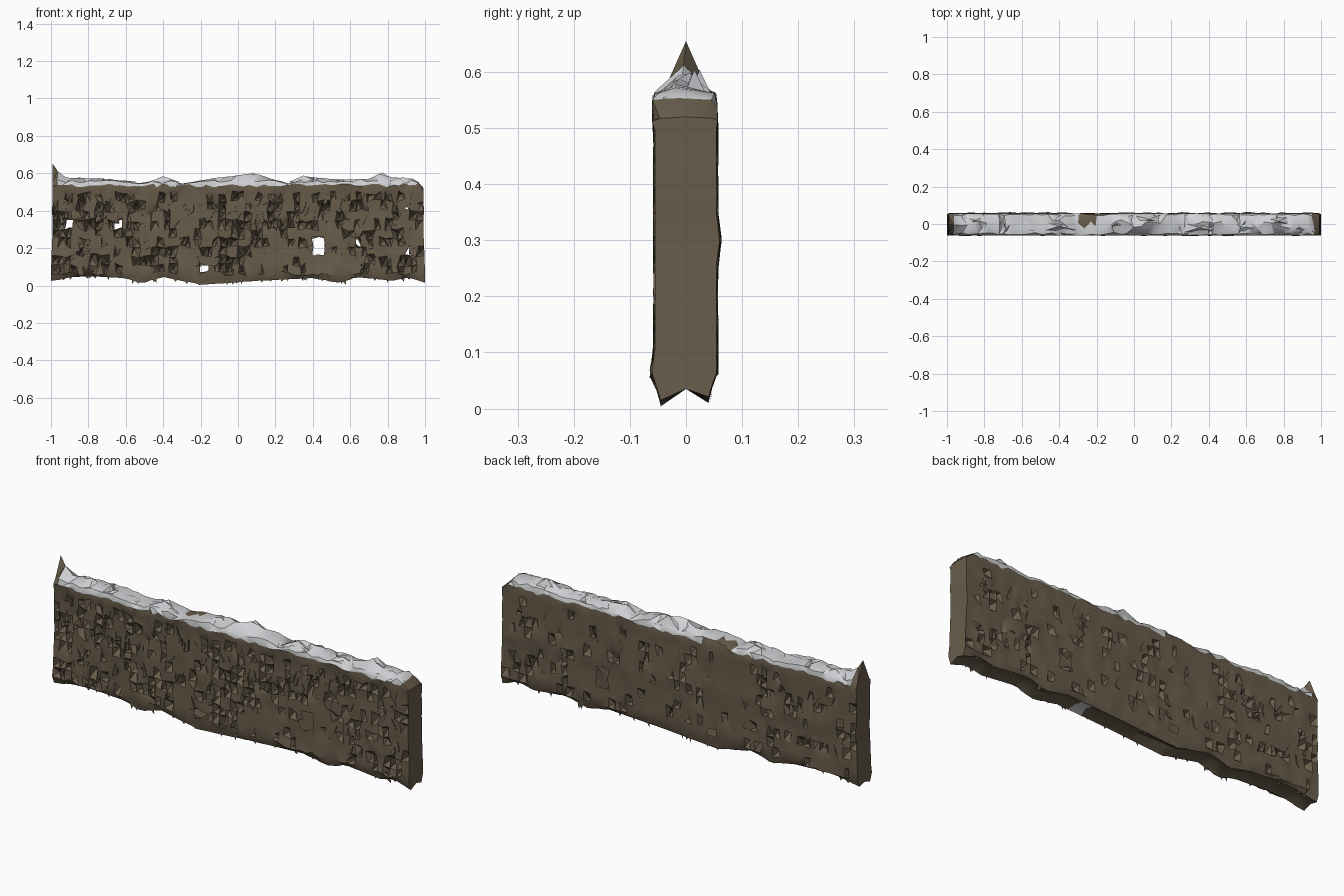
import bpy, bmesh, math, random
from mathutils import Vector

random.seed(7)
if "Cube" in bpy.data.objects:
    bpy.data.objects.remove(bpy.data.objects["Cube"])


def make_material(name, color):
    m = bpy.data.materials.new(name)
    m.use_nodes = True
    m.diffuse_color = color
    bsdf = next(n for n in m.node_tree.nodes if n.type == 'BSDF_PRINCIPLED')
    bsdf.inputs["Base Color"].default_value = color
    bsdf.inputs["Roughness"].default_value = 0.9
    return m


WOOD = make_material("weathered brown", (0.14, 0.108, 0.07, 1))
SNOW = make_material("snow grey", (0.62, 0.63, 0.65, 1))

# Ragged outlines along the length: (x, z)
TOP = [(-1, .655), (-.94, .577), (-.7, .57), (-.52, .545), (-.4, .58), (-.3, .545),
       (-.15, .57), (.08, .6), (.15, .58), (.27, .545), (.34, .585), (.55, .565),
       (.7, .57), (.77, .6), (.82, .58), (.95, .57), (1, .52)]
BASE = [(-1, .025), (-.9, .045), (-.8, .05), (-.62, .04), (-.52, .012), (-.4, .045),
        (-.2, .004), (.1, .025), (.4, .04), (.54, .015), (.65, .045), (.83, .025),
        (.92, .045), (1, .015)]
ROWS = [.065, .11, .16, .21, .255, .3, .35, .4, .45, .495]
HOLES = [(.43, .21, .045), (-.9, .33, .022), (-.64, .33, .018), (-.18, .1, .025),
         (.9, .41, .02), (.92, .17, .025), (-.36, .13, .015), (.64, .22, .015)]


def along(points, x):
    """Height of an outline at x."""
    for (a, h), (b, k) in zip(points, points[1:]):
        if x <= b:
            return h + (k - h) * (x - a) / (b - a)
    return points[-1][1]


def rnd(r):
    return random.uniform(-r, r)


def finish(bm, name):
    bmesh.ops.recalc_face_normals(bm, faces=bm.faces)
    mesh = bpy.data.meshes.new(name)
    bm.to_mesh(mesh)
    bm.free()
    mesh.materials.append(WOOD)
    mesh.materials.append(SNOW)
    ob = bpy.data.objects.new(name, mesh)
    bpy.context.collection.objects.link(ob)
    bpy.ops.object.select_all(action='DESELECT')
    ob.select_set(True)
    bpy.context.view_layer.objects.active = ob
    bpy.ops.object.shade_smooth_by_angle(angle=math.radians(35))
    return ob


def section(x, end):
    """One ring around the wall: underside, front, snow cap, back."""
    top, base = along(TOP, x), along(BASE, x)
    snow = min(.535 + rnd(.01), top - .008)
    edge = min(.557 + rnd(.008), top - .003)
    j = 0 if end else 1
    ring = [(0, max(base, .02) + .015), (-.045, base)]
    for z in ROWS:
        ledge = -.061 if z < .1 else -.055
        ring.append((ledge + j * rnd(.004), z + j * rnd(.012)))
    ring += [(-.061, snow), (-.052 + rnd(.008), edge)]
    ring += [(0 if end else rnd(.025), top)]
    ring += [(.048 + rnd(.006), edge), (.056, snow)]
    for z in reversed(ROWS):
        ridge = .06 if z == .3 else .054
        ring.append((ridge + j * rnd(.004), z + j * rnd(.006)))
    ring.append((.04, base + .006))
    return ring


# Wall body with its snow cap
bm = bmesh.new()
N = 60
rings = []
for i in range(N + 1):
    x = -.99 + 1.98 * i / N
    end = i in (0, N)
    ring = []
    for y, z in section(x * 1.01, end):
        dx = rnd(.01)
        if end:
            # the ends lean and bow slightly
            dx = math.copysign(.01, x) * (1 if z < .45 else .3) * abs(math.cos(z * 5))
        ring.append(bm.verts.new((x + dx, y, z)))
    rings.append(ring)

K = len(rings[0])
SNOW_ROW = len(ROWS) + 2
front, back, cap = [], [], []
for a, b in zip(rings, rings[1:]):
    for k in range(K):
        f = bm.faces.new((a[k], b[k], b[(k + 1) % K], a[(k + 1) % K]))
        c = f.calc_center_median()
        if SNOW_ROW <= k < SNOW_ROW + 4:
            bare_end = c.x < -.96 or c.x > .96
            bare_back = -.28 < c.x < -.14 and c.y > .02
            f.material_index = 0 if bare_end or bare_back else 1
            cap.append(f)
        elif k in (0, K - 1):
            f.material_index = 1 if .25 < c.x < .34 else 0
        elif 2 <= k < SNOW_ROW - 1:
            front.append(f)
        elif SNOW_ROW + 5 <= k < K - 2:
            back.append(f)
bm.faces.new(rings[0])
bm.faces.new(list(reversed(rings[-1])))


def dent(faces, chance, sign, depth):
    """Press random cells inwards to make pointed cracks."""
    chosen = []
    for f in faces:
        x, z = f.calc_center_median().x, f.calc_center_median().z
        calm = (.15 < x < .55 and z < .3) or abs(x + .27) < .06
        if random.random() < chance * (.25 if calm else 1):
            chosen.append(f)
    for v in bmesh.ops.poke(bm, faces=chosen)["verts"]:
        v.co += Vector((rnd(.012), sign * random.uniform(.2, 1) * depth, rnd(.02)))


dent(front, .45, 1, .06)
dent(back, .22, -1, .05)
for v in bmesh.ops.poke(bm, faces=random.sample(cap, 40))["verts"]:
    v.co.z -= random.uniform(.004, .016)

# Gaps right through the wall
bmesh.ops.triangulate(bm, faces=bm.faces)
gone = []
for f in bm.faces:
    c = f.calc_center_median()
    if abs(f.normal.y) > .2 and any(math.hypot(c.x - x, c.z - z) < r for x, z, r in HOLES):
        gone.append(f)
bmesh.ops.delete(bm, geom=gone, context='FACES')
finish(bm, "wall_with_snow_cap")


# Splinters lying in the cracks on both sides
def splinters(name, count, y_out, y_in):
    bm = bmesh.new()
    for _ in range(count):
        x, z = rnd(.95), random.choice((.18, .4)) + rnd(.07)
        if .15 < x < .55 and z < .3:
            continue
        h, w, lean = random.uniform(.03, .08), random.uniform(.006, .018), rnd(.03)
        pts = [(x - w, y_out, z - h / 2), (x + w, y_in, z - h / 2),
               (x + w / 2, y_out, z - h / 3), (x + lean, y_out, z + h / 2)]
        v = [bm.verts.new(p) for p in pts]
        for tri in ((0, 1, 2), (0, 2, 3), (2, 1, 3), (1, 0, 3)):
            bm.faces.new([v[t] for t in tri])
    finish(bm, name)


splinters("front_splinters", 110, -.058, -.03)
splinters("back_splinters", 45, .057, .03)

# Sharp broken snow crusts standing on the cap
bm = bmesh.new()
for x in (-.85, -.62, -.4, -.1, .08, .35, .6, .77, .88):
    top = along(TOP, x)
    y = rnd(.025)
    tip = bm.verts.new((x, y, top + .004))
    foot = [bm.verts.new((x + dx, y + dy, .553)) for dx, dy in
            ((-.08, -.025), (.09, -.02), (.06, .025), (-.07, .02))]
    for p, q in zip(foot, foot[1:] + foot[:1]):
        bm.faces.new((p, q, tip)).material_index = 1
finish(bm, "snow_crusts")

# Torn scraps hanging below the bottom edge
bm = bmesh.new()
for i in range(36):
    x = rnd(.95)
    y = random.choice((-.05, .045)) + rnd(.006)
    w = random.uniform(.015, .04)
    low = max(along(BASE, x) - .012, .003)
    bm.faces.new([bm.verts.new(p) for p in
                  ((x - w, y, .07), (x + w, y, .075), (x + rnd(w), y * .85, low))])
finish(bm, "bottom_scraps")
